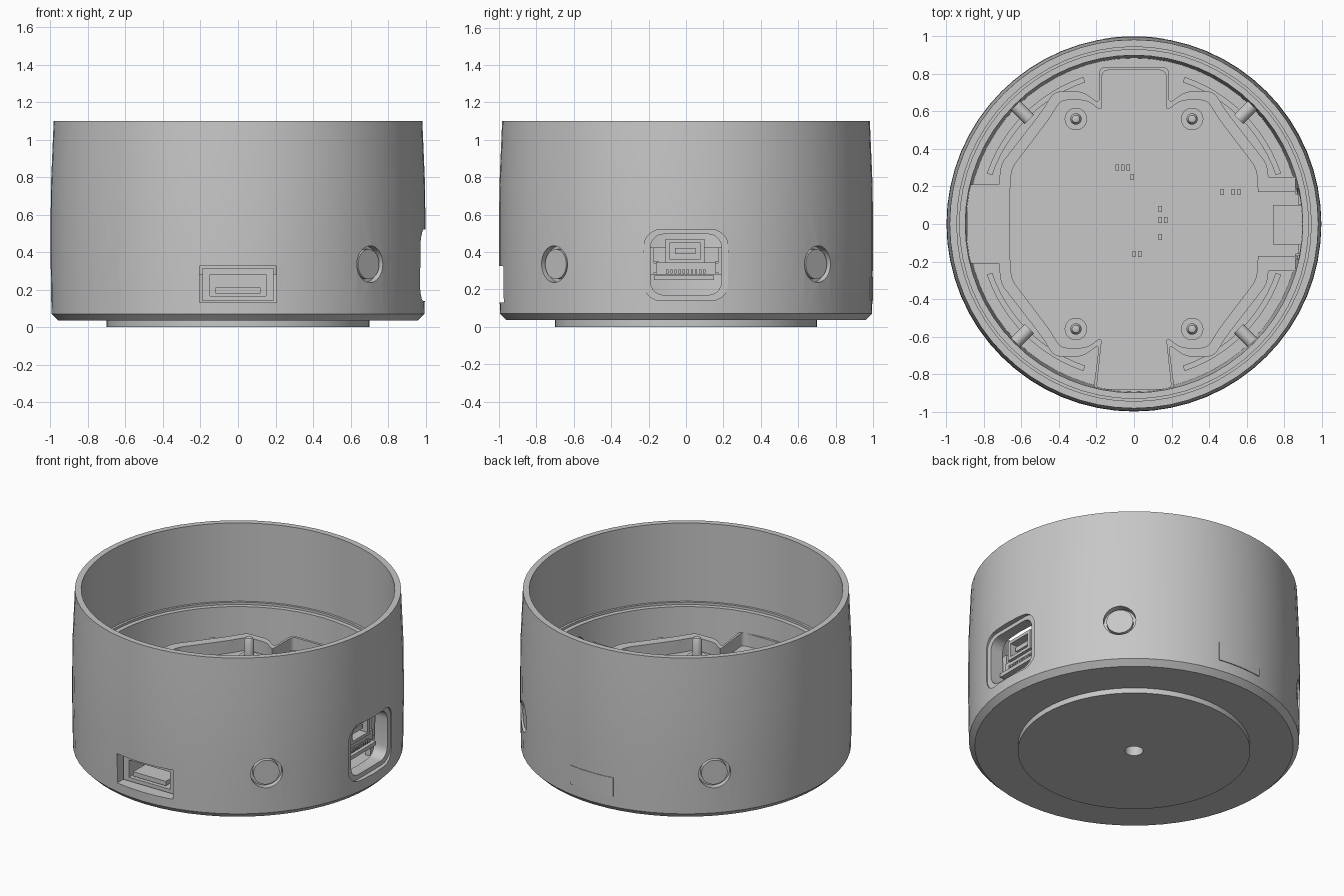
import bpy, bmesh, math
from mathutils import Matrix, Vector

if "Cube" in bpy.data.objects:
    bpy.data.objects.remove(bpy.data.objects["Cube"])

grey = bpy.data.materials.new("light_grey")
grey.use_nodes = True
COLOR = (0.57, 0.57, 0.57, 1)
grey.diffuse_color = COLOR
grey.node_tree.nodes["Principled BSDF"].inputs["Base Color"].default_value = COLOR


def finish(name, bm):
    bmesh.ops.recalc_face_normals(bm, faces=bm.faces)
    mesh = bpy.data.meshes.new(name)
    bm.to_mesh(mesh)
    bm.free()
    mesh.materials.append(grey)
    ob = bpy.data.objects.new(name, mesh)
    bpy.context.collection.objects.link(ob)
    return ob


def box(name, xs, ys, zs):
    bm = bmesh.new()
    bmesh.ops.create_cube(bm, size=1)
    for v in bm.verts:
        v.co = [lo + (c + 0.5) * (hi - lo) for c, (lo, hi) in zip(v.co, (xs, ys, zs))]
    return finish(name, bm)


def lathe(name, profile, steps=24, start=0, sweep=360):
    """Spin a (radius, height) profile about z, fully or as a solid sector."""
    bm = bmesh.new()
    verts = [bm.verts.new((r, 0, z)) for r, z in profile]
    if sweep == 360:
        geom = verts + [bm.edges.new((a, b)) for a, b in zip(verts, verts[1:])]
    else:
        geom = [bm.faces.new(verts)]
    bmesh.ops.spin(bm, geom=geom, axis=(0, 0, 1), cent=(0, 0, 0),
                   angle=math.radians(sweep), steps=steps)
    bmesh.ops.remove_doubles(bm, verts=bm.verts, dist=1e-5)
    bm.transform(Matrix.Rotation(math.radians(start), 4, 'Z'))
    return finish(name, bm)


def rod(name, radius, a, b, sides=24):
    a, b = Vector(a), Vector(b)
    bm = bmesh.new()
    bmesh.ops.create_cone(bm, cap_ends=True, segments=sides, radius1=radius,
                          radius2=radius, depth=(b - a).length)
    turn = (b - a).to_track_quat('Z', 'Y').to_matrix().to_4x4()
    bm.transform(Matrix.Translation((a + b) / 2) @ turn)
    return finish(name, bm)


def plate(name, points, z0, z1, corner):
    """Extrude an outline upward, rounding its upright edges."""
    bm = bmesh.new()
    face = bm.faces.new([bm.verts.new((x, y, z0)) for x, y in points])
    out = bmesh.ops.extrude_face_region(bm, geom=[face])["geom"]
    bmesh.ops.translate(bm, vec=(0, 0, z1 - z0),
                        verts=[g for g in out if isinstance(g, bmesh.types.BMVert)])
    bm.faces.ensure_lookup_table()
    if not any(abs(f.normal.z) > 0.9 and f.calc_center_median().z < z0 + 1e-4 for f in bm.faces):
        bm.faces.new([v for v in bm.verts if v.co.z < z0 + 1e-4])
    upright = [e for e in bm.edges if abs(e.verts[0].co.z - e.verts[1].co.z) > 1e-4]
    bmesh.ops.bevel(bm, geom=upright, offset=corner, segments=5,
                    profile=0.5, affect='EDGES', clamp_overlap=True)
    return finish(name, bm)


def rounded_port(name, half, z0, z1, x0, x1, corner):
    """Rounded rectangle extruded along x."""
    ob = plate(name, [(-z1, -half), (-z0, -half), (-z0, half), (-z1, half)], x0, x1, corner)
    ob.data.transform(Matrix.Rotation(math.radians(90), 4, 'Y'))
    return ob


cutters = []


def cut(target, *shapes):
    for shape in shapes:
        cutters.append(shape)
        shape.hide_render = True
        mod = target.modifiers.new("cut", 'BOOLEAN')
        mod.operation = 'DIFFERENCE'
        mod.solver = 'EXACT'
        mod.object = shape
        bpy.context.view_layer.update()
        bpy.context.view_layer.objects.active = target
        bpy.ops.object.modifier_apply(modifier=mod.name)


def ray(angle, radius, z):
    return (radius * math.cos(angle), radius * math.sin(angle), z)


DIAGONALS = [math.radians(45 + 90 * i) for i in range(4)]
SCREW_Z = 0.335

# Cup-shaped housing with raised foot, chamfer and inner ledge
housing = lathe("housing", [(0, 0), (0.7, 0), (0.7, 0.035), (0.96, 0.035), (0.995, 0.07),
                            (1, 0.4), (0.998, 0.75), (0.983, 1.1), (0.945, 1.1),
                            (0.945, 0.58), (0.93, 0.58), (0.93, 0.565), (0.9, 0.565),
                            (0.885, 0.1), (0, 0.1)], steps=64)

# Holes under the foot
cut(housing, rod("hole", 0.055, (0, 0, -0.1), (0, 0, 0.08)))
for i in range(4):
    a = math.radians(90 * i - 5)
    cut(housing, rod("hole", 0.055, ray(a, 0.44, -0.1), ray(a, 0.44, 0.08)))

# Counterbores for the side screws
for a in DIAGONALS:
    cut(housing, rod("bore", 0.098, ray(a, 0.955, SCREW_Z), ray(a, 1.1, SCREW_Z), 32))

# Front card slot and stepped side port
cut(housing, box("slot", (-0.205, 0.205), (-1.1, -0.85), (0.13, 0.325)),
    rounded_port("port_recess", 0.225, 0.14, 0.52, 0.965, 1.1, 0.09),
    rounded_port("port_opening", 0.19, 0.17, 0.495, 0.8, 1.1, 0.07))

# Side screws with hex sockets, their inner rods, and low support ribs
for i, a in enumerate(DIAGONALS):
    screw = rod(f"side_screw_{i}", 0.08, ray(a, 0.94, SCREW_Z), ray(a, 0.985, SCREW_Z), 32)
    cut(screw, rod("socket", 0.027, ray(a, 0.96, SCREW_Z), ray(a, 1.1, SCREW_Z), 6))
    rod(f"screw_rod_{i}", 0.035, ray(a, 0.79, SCREW_Z), ray(a, 0.91, SCREW_Z), 16)
    lathe(f"support_rib_{i}", [(0.8, 0.09), (0.83, 0.09), (0.83, 0.2), (0.8, 0.2)],
          12, math.degrees(a) - 26, 52)

# Rimmed tray holding the circuit board
BOARD_Z, RIM_Z = 0.34, 0.425
quarter = [(0.66, 0.22), (0.65, 0.3), (0.46, 0.55), (0.39, 0.66), (0.25, 0.66), (0.17, 0.6)]
mirrored = quarter[::-1]
outline = (quarter + [(0.17, 0.82), (-0.17, 0.82)] + [(-x, y) for x, y in mirrored]
           + [(-x, -y) for x, y in quarter] + [(-0.2, -0.88), (0.2, -0.88)]
           + [(x, -y) for x, y in mirrored])
rim = [(x * 1.09, y * (1.02 if abs(y) > 0.8 else 1.07)) for x, y in outline]
tray = plate("tray", rim, 0.28, RIM_Z, 0.03)
cut(tray, plate("tray_hollow", outline, BOARD_Z, 0.6, 0.03),
    box("connector_gap", (0.6, 0.9), (-0.17, 0.17), (BOARD_Z, 0.6)))
box("left_arm", (-0.89, -0.68), (-0.21, 0.21), (0.28, RIM_Z))
box("right_arm", (0.68, 0.86), (-0.17, 0.17), (0.29, BOARD_Z))
for side in (-1, 1):
    box("right_bracket", (0.66, 0.86), sorted((side * 0.17, side * 0.25)), (0.28, RIM_Z))

# Board posts with washers and rounded tips
for x in (-0.31, 0.31):
    for y in (-0.56, 0.56):
        lathe("board_post", [(0, 0.1), (0.06, 0.1), (0.06, 0.36), (0.03, 0.36),
                             (0.03, 0.465), (0.02, 0.483), (0, 0.49)]).data.transform(
            Matrix.Translation((x, y, 0)))

# Small chips on the board
for x, y in [(-0.09, 0.3), (-0.06, 0.3), (-0.03, 0.3), (-0.01, 0.25), (0.14, 0.08),
             (0.14, 0.02), (0.17, 0.02), (0.14, -0.07), (0, -0.16), (0.03, -0.16),
             (0.47, 0.17), (0.53, 0.17), (0.56, 0.17)]:
    box("chip", (x - 0.009, x + 0.009), (y - 0.016, y + 0.016), (0.335, 0.35))

# Side connector: hollow socket above a pin header
socket = box("side_socket", (0.74, 0.9), (-0.11, 0.1), (0.34, 0.47))
cut(socket, box("mouth", (0.78, 1), (-0.085, 0.075), (0.36, 0.45)))
box("socket_tongue", (0.77, 0.88), (-0.06, 0.05), (0.39, 0.42))
box("connector_body", (0.72, 0.88), (-0.16, 0.16), (0.28, 0.345))
box("connector_base", (0.74, 0.91), (-0.17, 0.15), (0.25, 0.275))
for i in range(10):
    y = -0.1 + i * 0.022
    box("pin", (0.87, 0.9), (y - 0.006, y + 0.006), (0.285, 0.305))

# Card reader behind the front slot
reader = box("card_reader", (-0.19, 0.19), (-0.93, -0.7), (0.14, 0.315))
cut(reader, box("mouth", (-0.15, 0.15), (-1, -0.78), (0.165, 0.28)))
box("card", (-0.12, 0.12), (-0.93, -0.75), (0.18, 0.21))

# Nearly flush curved cover on the back
lathe("back_cover", [(0.994, 0.14), (1.001, 0.14), (1.001, 0.265), (0.994, 0.265)], 8, 81, 18)

for shape in cutters:
    bpy.data.objects.remove(shape)

# Smooth round surfaces, keep edges crisp
bpy.ops.object.select_all(action='DESELECT')
for ob in bpy.context.collection.objects:
    if ob.type == 'MESH':
        ob.select_set(True)
        bpy.context.view_layer.objects.active = ob
bpy.ops.object.shade_smooth_by_angle(angle=math.radians(30))
